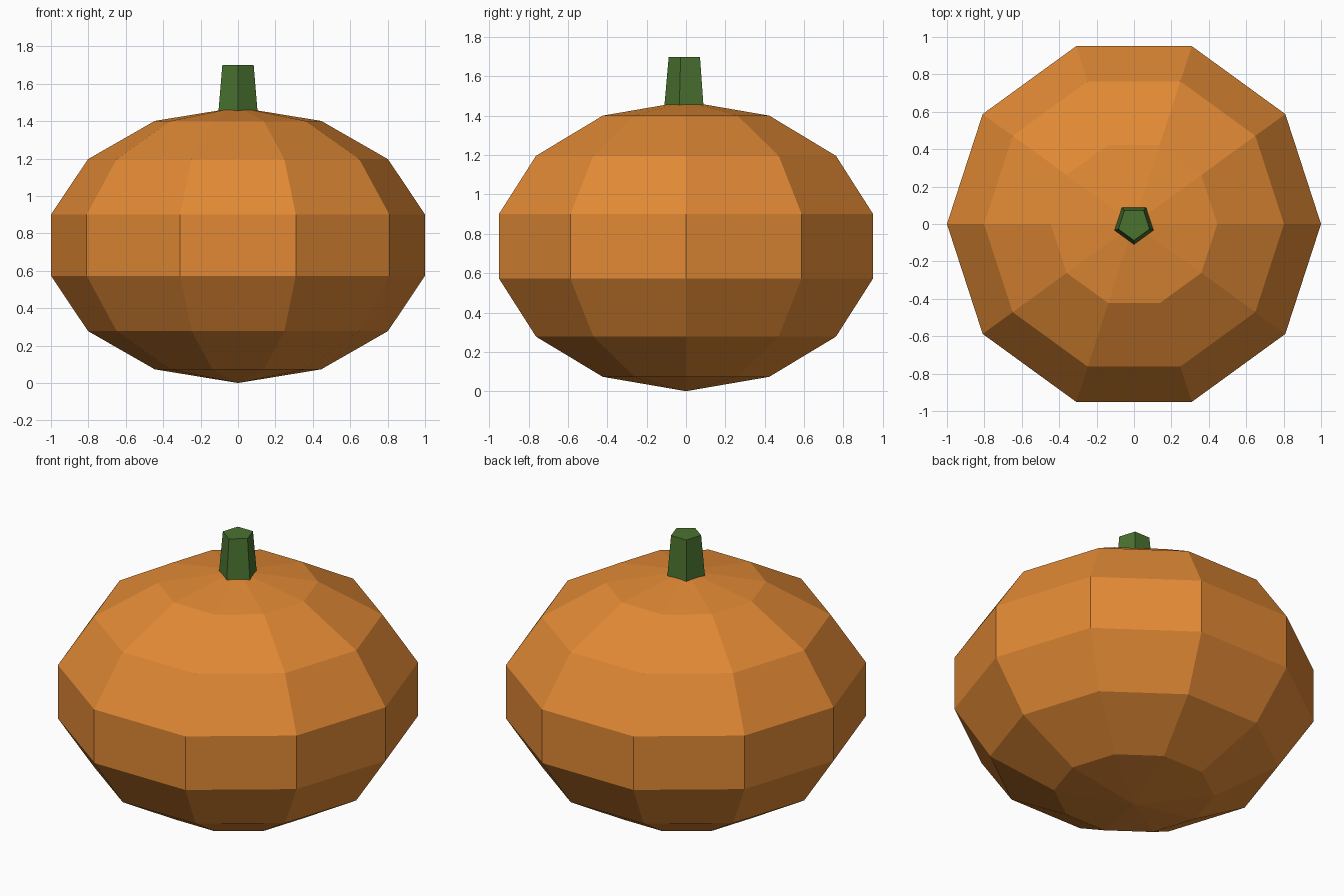
import bpy
from math import radians

if "Cube" in bpy.data.objects:
    bpy.data.objects.remove(bpy.data.objects["Cube"])


def colour(obj, name, rgb):
    mat = bpy.data.materials.new(name)
    mat.diffuse_color = (*rgb, 1)
    mat.use_nodes = True
    mat.node_tree.nodes["Principled BSDF"].inputs["Base Color"].default_value = mat.diffuse_color
    obj.data.materials.append(mat)


# Gourd body: low-poly squashed sphere, widest rings scaled to radius 1
HALF_HEIGHT = 0.737
WIDTH = 1.0257
bpy.ops.mesh.primitive_uv_sphere_add(segments=10, ring_count=7, radius=1,
                                     location=(0, 0, HALF_HEIGHT))
body = bpy.context.object
body.name = "pumpkin_body"
body.scale = (WIDTH, WIDTH, HALF_HEIGHT)
# Put vertices on the x axis
bpy.context.view_layer.update()
if max(v.co.x for v in body.data.vertices) < max(v.co.y for v in body.data.vertices) - 0.01:
    body.rotation_euler.z = radians(90)
colour(body, "orange_skin", (0.75, 0.25, 0.035))

# Stem: tapered five-sided prism, one corner facing the front
bpy.ops.mesh.primitive_cone_add(vertices=5, radius1=0.11, radius2=0.088,
                                depth=0.25, location=(0, 0, 1.575))
stem = bpy.context.object
stem.name = "stem"
low = min(v.co.y for v in stem.data.vertices)
high = max(v.co.y for v in stem.data.vertices)
if high > -low:
    stem.rotation_euler.z = radians(180)
colour(stem, "green_stem", (0.07, 0.17, 0.03))
